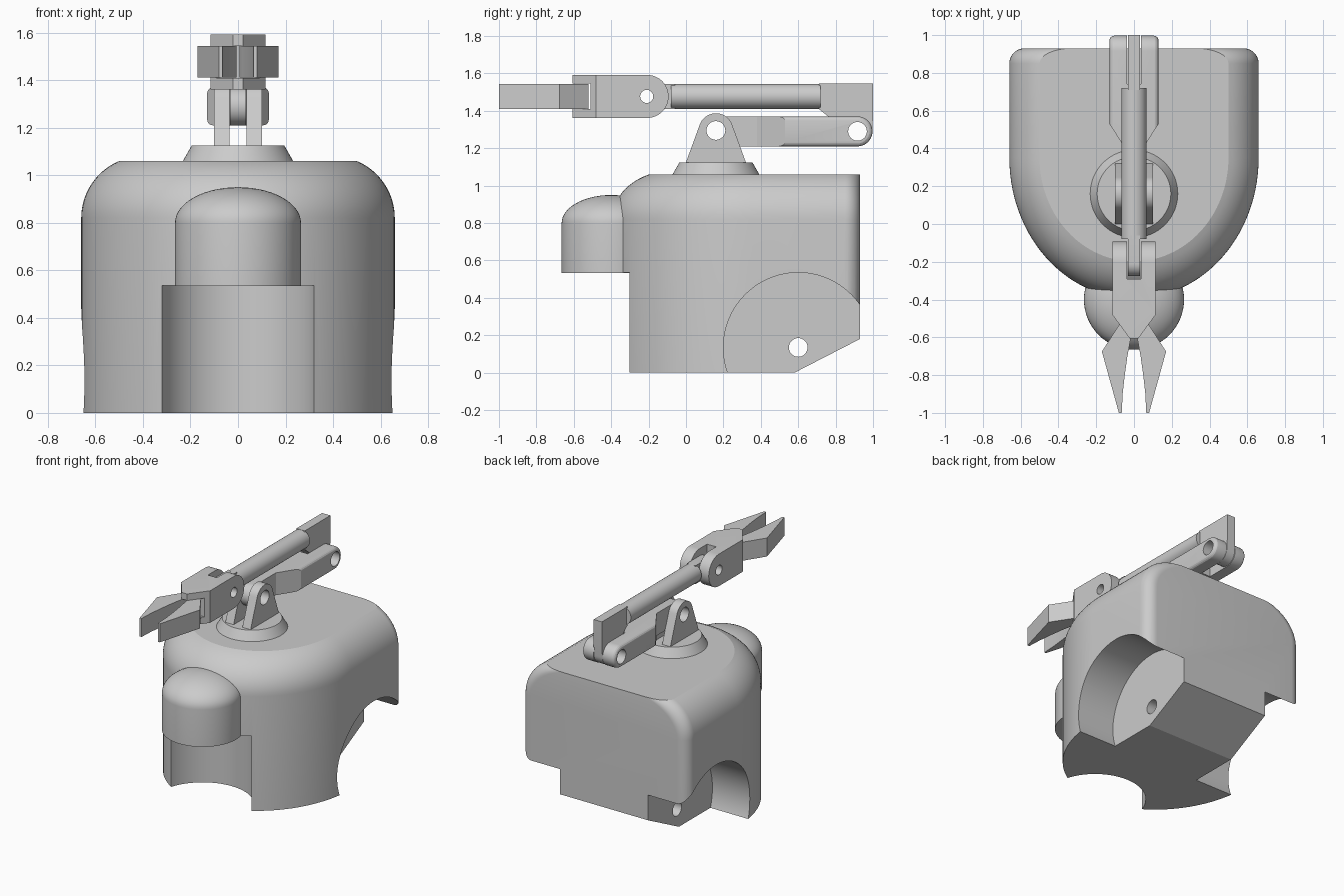
import bpy, bmesh
from math import sin, cos, pi, radians, acos

if "Cube" in bpy.data.objects:
    bpy.data.objects.remove(bpy.data.objects["Cube"])


def loft(name, rings):
    """Solid skinned through equal-length rings of 3D points, capped at both ends."""
    bm = bmesh.new()
    vs = [[bm.verts.new(p) for p in r] for r in rings]
    n = len(rings[0])
    for a, b in zip(vs, vs[1:]):
        for i in range(n):
            j = (i + 1) % n
            bm.faces.new((a[i], a[j], b[j], b[i]))
    bm.faces.new(vs[0])
    bm.faces.new(vs[-1])
    bmesh.ops.recalc_face_normals(bm, faces=bm.faces)
    me = bpy.data.meshes.new(name)
    bm.to_mesh(me)
    bm.free()
    ob = bpy.data.objects.new(name, me)
    bpy.context.collection.objects.link(ob)
    return ob


def prism_x(name, pts, a, b):
    return loft(name, [[(x, y, z) for y, z in pts] for x in (a, b)])


def prism_z(name, pts, a, b):
    return loft(name, [[(x, y, z) for x, y in pts] for z in (a, b)])


def box(name, x0, x1, y0, y1, z0, z1):
    return prism_x(name, [(y0, z0), (y1, z0), (y1, z1), (y0, z1)], x0, x1)


def arc(cx, cy, rx, ry, a0, a1, n):
    return [(cx + rx * cos(radians(a0 + (a1 - a0) * i / n)),
             cy + ry * sin(radians(a0 + (a1 - a0) * i / n))) for i in range(n + 1)]


def circle(cx, cy, r, n=48):
    return arc(cx, cy, r, r, 0, 360, n)[:-1]


def lathe(name, prof, cy, n=64):
    return loft(name, [[(x, y, z) for x, y in circle(0, cy, r, n)] for r, z in prof])


def apply(ob, mod):
    bpy.context.view_layer.objects.active = ob
    bpy.ops.object.modifier_apply(modifier=mod.name)


def boolean(ob, tool, op='DIFFERENCE'):
    m = ob.modifiers.new('bool', 'BOOLEAN')
    m.operation, m.solver, m.object = op, 'EXACT', tool
    apply(ob, m)
    bpy.data.objects.remove(tool, do_unlink=True)


def hole(ob, y, z, r):
    boolean(ob, prism_x('cut', circle(y, z, r, 32), -1.2, 1.2))


def mirrored(pts):
    return pts + [(-x, y) for x, y in reversed(pts)]


# Body: U-shaped plan with a rounded shoulder and rounded back corners
def body_ring(t, z):
    k = 1 - cos(t)
    X, Y = .66 - .26 * k, .745 - .32 * k
    e = .08 + .09 * k / .615
    pts = arc(X - e, .85, e, .08, 90, 0, 8)
    pts += arc(0, .35, X, Y, 0, -180, 56)
    pts += arc(-X + e, .85, e, .08, 180, 90, 8)
    return [(x, y, z) for x, y in pts]


T = acos(.10 / .26)
rings = [body_ring(0, 0)]
rings += [body_ring(T * i / 12, .82 + .24 * sin(T * i / 12) / sin(T)) for i in range(13)]
body = loft('body', rings)

# Wheel wells, axle hole, rear underside slope and front groove
for s in (-1, 1):
    boolean(body, prism_x('cut', circle(.6, .135, .4, 96), s * .35, s * 1))
boolean(body, prism_x('cut', [(.38, -.103), (1.13, .283), (1.13, -.5), (.38, -.5)], -1, 1))
boolean(body, prism_z('cut', circle(0, -.4, .335, 80), -.2, .536))
hole(body, .6, .135, .05)

# Domed nose over the groove
lathe('nose_dome', [(.265, .534)] + [(.265 * cos(a), .80 + .15 * sin(a)) for a in
      [pi / 2 * i / 14 for i in range(14)]] + [(.004, .95)], -.4)

# Turret base and its two pivot lugs
lathe('turret_base', [(.232, 1.05), (.232, 1.06), (.195, 1.125)], .16)
lug = [(0, 1.10), (0, 1.125)] + arc(.16, 1.295, .092, .092, 160, 20, 20) + [(.32, 1.125), (.32, 1.10)]
for s, side in ((-1, 'left'), (1, 'right')):
    ob = prism_x('turret_lug_' + side, lug, s * .035, s * .10)
    hole(ob, .16, 1.295, .05)

# Lower arm: rounded bar, narrowed to a tongue in front, forked behind
bar = arc(.16, 1.29, .08, .08, 90, 270, 20) + arc(.917, 1.29, .08, .08, -90, 90, 20)
lower = prism_x('lower_arm', bar, -.13, .13)
m = lower.modifiers.new('bevel', 'BEVEL')
m.width, m.segments, m.limit_method, m.angle_limit = .025, 4, 'ANGLE', radians(60)
apply(lower, m)
boolean(lower, prism_z('cut', mirrored([(.034, 0), (.034, .38), (.13, .53), (.2, .53), (.2, 1.2)]),
                       1, 1.6), 'INTERSECT')
boolean(lower, box('cut', -.036, .036, .74, 1.2, 1, 1.6))
hole(lower, .16, 1.295, .05)
hole(lower, .917, 1.29, .05)

# Upper arm: tube, rear elbow plate, front wrist tongue
loft('upper_arm_tube', [[(x, y, z) for x, z in circle(0, 1.477, .067)] for y in (-.08, .72)])
plate = [(.71, 1.545), (.71, 1.41), (.76, 1.37), (.83, 1.31)]
plate += arc(.917, 1.29, .078, .078, 200, 360, 20) + [(1.0, 1.37), (1.0, 1.545)]
elbow = prism_x('elbow_plate', plate, -.033, .033)
hole(elbow, .917, 1.29, .05)
wrist = prism_x('wrist_tongue', arc(-.21, 1.477, .066, .066, 90, 270, 20)
                + [(-.06, 1.411), (-.06, 1.543)], -.033, .033)
hole(wrist, -.21, 1.477, .035)

# Gripper palm: rounded at the wrist, tapered to the front, slotted both ways
side = arc(-.208, 1.477, .115, .115, -90, 90, 24) + [(-.7, 1.592), (-.7, 1.362)]
palm = prism_x('gripper_palm', side, -.115, .115)
boolean(palm, prism_z('cut', mirrored([(.022, -.607), (.115, -.48), (.2, -.48), (.2, .1)]),
                      1.2, 1.8), 'INTERSECT')
boolean(palm, box('cut', -.036, .036, -.29, .1, 1.2, 1.8))
boolean(palm, box('cut', -.3, .3, -.8, -.51, 1.41, 1.545))
hole(palm, -.21, 1.477, .035)

# Two gripper fingers with a curved inner edge
finger = [(.07, -.52), (.17, -.675), (.08, -1.0), (.065, -1.0), (.06, -.90), (.049, -.80),
          (.035, -.70), (.018, -.61), (.006, -.56), (.006, -.52)]
for s, nm in ((-1, 'left'), (1, 'right')):
    prism_z('finger_' + nm, [(s * x, y) for x, y in finger], 1.411, 1.544)

# Smooth curved faces, keep edges crisp
for ob in bpy.data.objects:
    ob.select_set(True)
    bpy.context.view_layer.objects.active = ob
bpy.ops.object.shade_smooth_by_angle(angle=radians(20))
